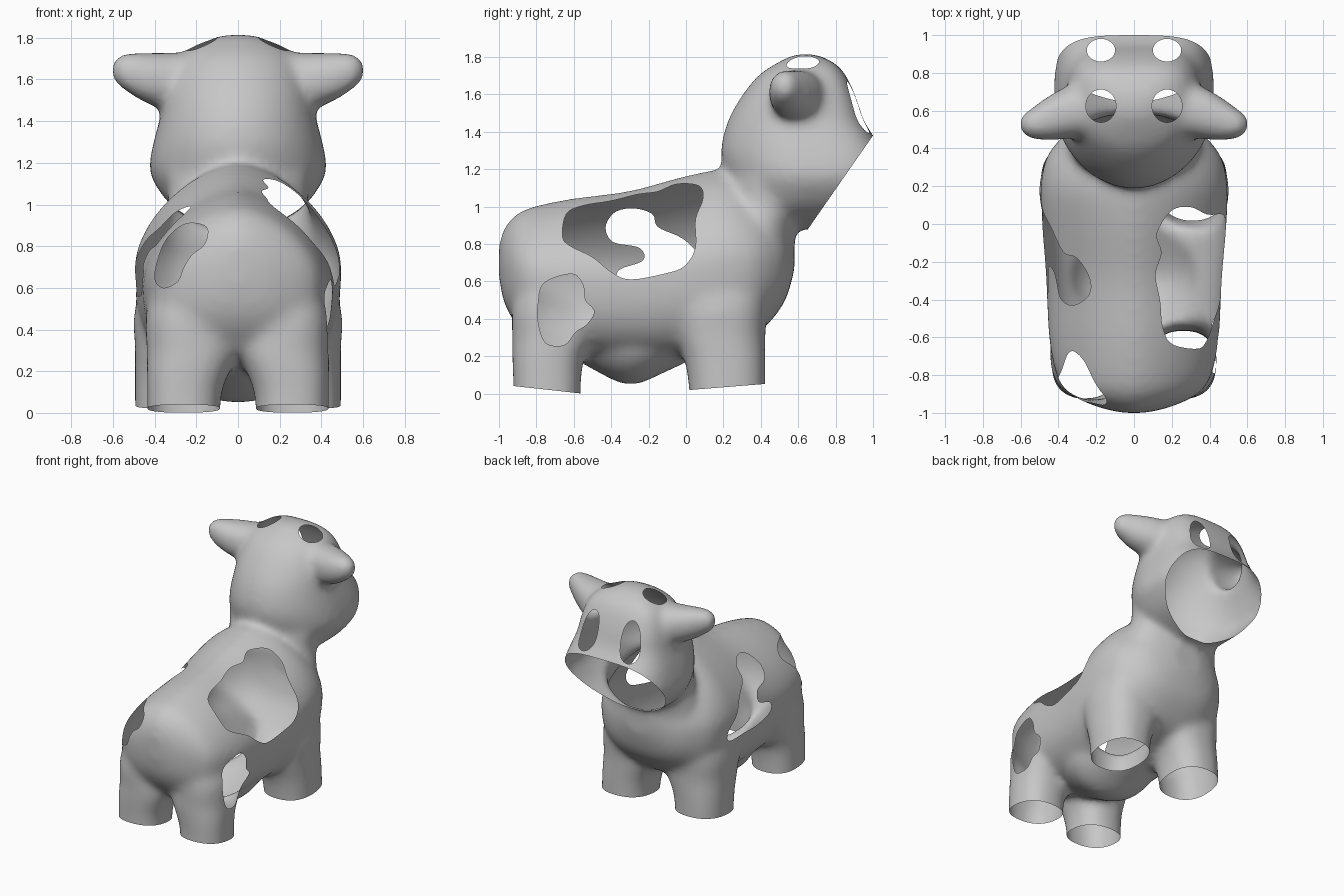
import bpy
import bmesh
import math
from mathutils import Vector
from mathutils.geometry import intersect_point_line

if "Cube" in bpy.data.objects:
    bpy.data.objects.remove(bpy.data.objects["Cube"])

grey = bpy.data.materials.new("plain grey")
grey.use_nodes = True
grey.diffuse_color = (0.57, 0.57, 0.57, 1)
grey.node_tree.nodes["Principled BSDF"].inputs["Base Color"].default_value = (0.57, 0.57, 0.57, 1)


def catmull(points, closed, steps=4):
    """Smooth curve through points of any dimension."""
    n = len(points)
    pick = (lambda i: points[i % n]) if closed else (lambda i: points[max(0, min(n - 1, i))])
    out = []
    for i in range(n if closed else n - 1):
        p = [pick(i + k) for k in (-1, 0, 1, 2)]
        for j in range(steps):
            t = j / steps
            out.append([b + 0.5 * t * (c - a + t * (2 * a - 5 * b + 4 * c - d + t * (3 * (b - c) + d - a)))
                        for a, b, c, d in zip(*p)])
    return out if closed else out + [list(points[-1])]


def loft(bm, axis, rings, low=2.2, high=2.2, sides=48):
    """Rounded sections (t, a0, a1, b0, b1) along an axis; low and high set the squareness of each half."""
    loops = []
    for t, a0, a1, b0, b1 in catmull(rings, False):
        loop = []
        for k in range(sides):
            ang = math.tau * k / sides
            power = low if k > sides / 2 else high
            c, s = (math.copysign(abs(f(ang)) ** (2 / power), f(ang)) for f in (math.cos, math.sin))
            co = [(a0 + a1) / 2 + (a1 - a0) / 2 * c, (b0 + b1) / 2 + (b1 - b0) / 2 * s]
            co.insert("xyz".index(axis), t)
            loop.append(bm.verts.new(co))
        loops.append(loop)
    faces = [bm.faces.new(loops[0]), bm.faces.new(loops[-1])]
    for lo, hi in zip(loops, loops[1:]):
        for k in range(sides):
            m = (k + 1) % sides
            faces.append(bm.faces.new((lo[k], lo[m], hi[m], hi[k])))
    bmesh.ops.recalc_face_normals(bm, faces=faces)


def even(rows):
    return [(t, -w, w, lo, hi) for t, w, lo, hi in rows]


def flip(rows, side):
    return [(t, *sorted((a * side, b * side)), lo, hi) for t, a, b, lo, hi in rows]


bm = bmesh.new()

# barrel body: y, half width, bottom, top
loft(bm, "y", even([
    (-1.0, .06, .62, .8), (-.97, .19, .48, .89), (-.9, .34, .36, .965), (-.8, .41, .27, 1.005),
    (-.6, .45, .2, 1.045), (-.3, .465, .17, 1.085), (0, .49, .18, 1.165), (.2, .495, .24, 1.195),
    (.36, .46, .3, 1.13), (.48, .36, .42, 1.03), (.54, .26, .52, .95), (.58, .12, .66, .88)]),
    low=2.6, high=1.65)

# belly
loft(bm, "y", even([(-.62, .12, .2, .4), (-.5, .26, .13, .5), (-.3, .34, .045, .6),
                    (-.1, .3, .12, .5), (.05, .14, .19, .4)]), low=2)

# neck: z, half width, back, front
loft(bm, "z", even([(.55, .4, .1, .52), (.75, .39, .1, .57), (.9, .36, .17, .59),
                    (1.02, .335, .21, .62), (1.15, .35, .23, .65)]), low=2)

# head: z, half width, back, front
loft(bm, "z", even([
    (.88, .1, .25, .8), (.93, .22, .25, .87), (1.0, .325, .25, .95), (1.1, .4, .23, 1.05),
    (1.18, .425, .205, 1.07), (1.3, .405, .185, 1.05), (1.45, .365, .22, .955), (1.58, .34, .29, .91),
    (1.7, .29, .385, .855), (1.77, .2, .49, .79), (1.815, .07, .58, .69)]), low=1.95, high=3.5)

for side in (-1, 1):
    # ears
    loft(bm, "x", [(x * side, *r) for x, *r in (
        (.2, .48, .74, 1.47, 1.73), (.35, .45, .73, 1.46, 1.73), (.45, .44, .68, 1.49, 1.73),
        (.55, .45, .61, 1.55, 1.725), (.605, .49, .57, 1.6, 1.69))])
    # hind and front legs, flaring into the body
    loft(bm, "z", flip([(-.15, .09, .435, -.925, -.565), (.08, .08, .436, -.925, -.56),
                        (.2, .04, .438, -.93, -.54), (.3, .0, .438, -.93, -.48),
                        (.5, .04, .438, -.92, -.42), (.78, .14, .35, -.8, -.4)], side), low=2.4, high=2.4)
    loft(bm, "z", flip([(-.15, .13, .495, .03, .425), (.08, .12, .495, .01, .425),
                        (.2, .09, .495, -.015, .425), (.32, .03, .495, -.06, .425),
                        (.5, .06, .495, -.08, .43), (.78, .16, .4, .0, .42)], side), low=2.4, high=2.4)

mesh = bpy.data.meshes.new("animal_shell")
bm.to_mesh(mesh)
bm.free()
shell = bpy.data.objects.new("animal_shell", mesh)
bpy.context.collection.objects.link(shell)

# blend the parts into one skin
blend = shell.modifiers.new("blend", "REMESH")
blend.mode = "VOXEL"
blend.voxel_size = 0.02
relax = shell.modifiers.new("relax", "SMOOTH")
relax.factor, relax.iterations = 0.5, 26
graph = bpy.context.evaluated_depsgraph_get()
bm = bmesh.new()
bm.from_mesh(bpy.data.meshes.new_from_object(shell.evaluated_get(graph)))
shell.modifiers.clear()
bmesh.ops.triangulate(bm, faces=bm.faces[:])


def cut(bm, field):
    """Remove the skin where field is negative, along a clean edge."""
    value = {v: field(v.co) for v in bm.verts}
    for v in value:
        if abs(value[v]) < 1e-5:
            value[v] = 1e-5
    rim = set()
    for e in bm.edges[:]:
        a, b = e.verts
        if value[a] * value[b] < 0:
            v = bmesh.utils.edge_split(e, a, value[a] / (value[a] - value[b]))[1]
            value[v] = 0
            rim.add(v)
    for f in {f for v in rim for f in v.link_faces}:
        ends = [v for v in f.verts if v in rim]
        if len(ends) == 2:
            bmesh.utils.face_split(f, *ends)
    gone = [f for f in bm.faces if min(value[v] for v in f.verts) < 0]
    bmesh.ops.delete(bm, geom=gone, context="FACES")
    bmesh.ops.triangulate(bm, faces=[f for f in bm.faces if len(f.verts) > 3])


def patch(points, axes, where):
    """Signed distance to a smooth closed outline seen along one axis."""
    line = [Vector(p) for p in catmull(points, True)]
    pairs = list(zip(line, line[1:] + line[:1]))
    low = [min(p[i] for p in line) - .06 for i in (0, 1)]
    high = [max(p[i] for p in line) + .06 for i in (0, 1)]

    def field(co):
        p = Vector([co["xyz".index(a)] for a in axes])
        if not where(co) or any(not low[i] < p[i] < high[i] for i in (0, 1)):
            return 1
        near, inside = 1, False
        for a, b in pairs:
            t = max(0, min(1, intersect_point_line(p, a, b)[1]))
            near = min(near, (p - a.lerp(b, t)).length)
            if (a.y > p.y) != (b.y > p.y) and p.x < a.x + (p.y - a.y) * (b.x - a.x) / (b.y - a.y):
                inside = not inside
        return -near if inside else near
    return field


def oval(y, rx, ry, floor):
    return lambda co: 1 if co.z < floor else math.hypot((abs(co.x) - .175) / rx, (co.y - y) / ry) - 1


# open muzzle
cut(bm, lambda co: 1 if co.z < .87 else (co.z - 1.38) * .57 - (co.y - 1) * .82)
# open feet
cut(bm, lambda co: co.z - (.02 + .08 * (co.y - .03) if co.y > -.2 else .04 - .11 * (co.y + .92)))
# eye and horn openings
cut(bm, oval(.92, .075, .06, 1.38))
cut(bm, oval(.625, .08, .087, 1.6))
# large side opening
cut(bm, patch([(-.66, .84), (-.64, .96), (-.55, 1.005), (-.4, 1.03), (-.26, 1.065), (-.15, 1.08), (-.05, 1.12),
               (.07, 1.11), (.09, 1.04), (.05, .93), (.05, .78), (-.01, .68), (-.12, .64), (-.3, .61),
               (-.4, .65), (-.5, .73), (-.62, .79)], "yz", lambda co: co.x > 0))
# curved opening on the other side
cut(bm, patch([(-.43, .89), (-.38, .97), (-.28, .99), (-.18, .96), (-.15, .89), (-.02, .83), (.08, .74),
               (.19, .66), (.18, .58), (0, .57), (-.2, .56), (-.35, .59), (-.36, .66), (-.23, .71),
               (-.25, .78), (-.39, .81)], "yz", lambda co: co.x < 0))
# haunch opening
cut(bm, patch([(-.79, .48), (-.76, .59), (-.61, .64), (-.55, .58), (-.54, .5), (-.49, .44), (-.53, .37),
               (-.59, .33), (-.65, .26), (-.75, .27), (-.79, .38)], "yz", lambda co: co.x > .2))
# rump opening
cut(bm, patch([(-.15, .89), (-.16, .81), (-.22, .76), (-.26, .7), (-.29, .63), (-.36, .6), (-.4, .65),
               (-.37, .78), (-.32, .86), (-.24, .91)], "xz", lambda co: co.y < -.5))

bm.to_mesh(mesh)
bm.free()
mesh.materials.clear()
mesh.materials.append(grey)
bpy.context.view_layer.objects.active = shell
shell.select_set(True)
bpy.ops.object.shade_smooth_by_angle(angle=math.radians(60))
